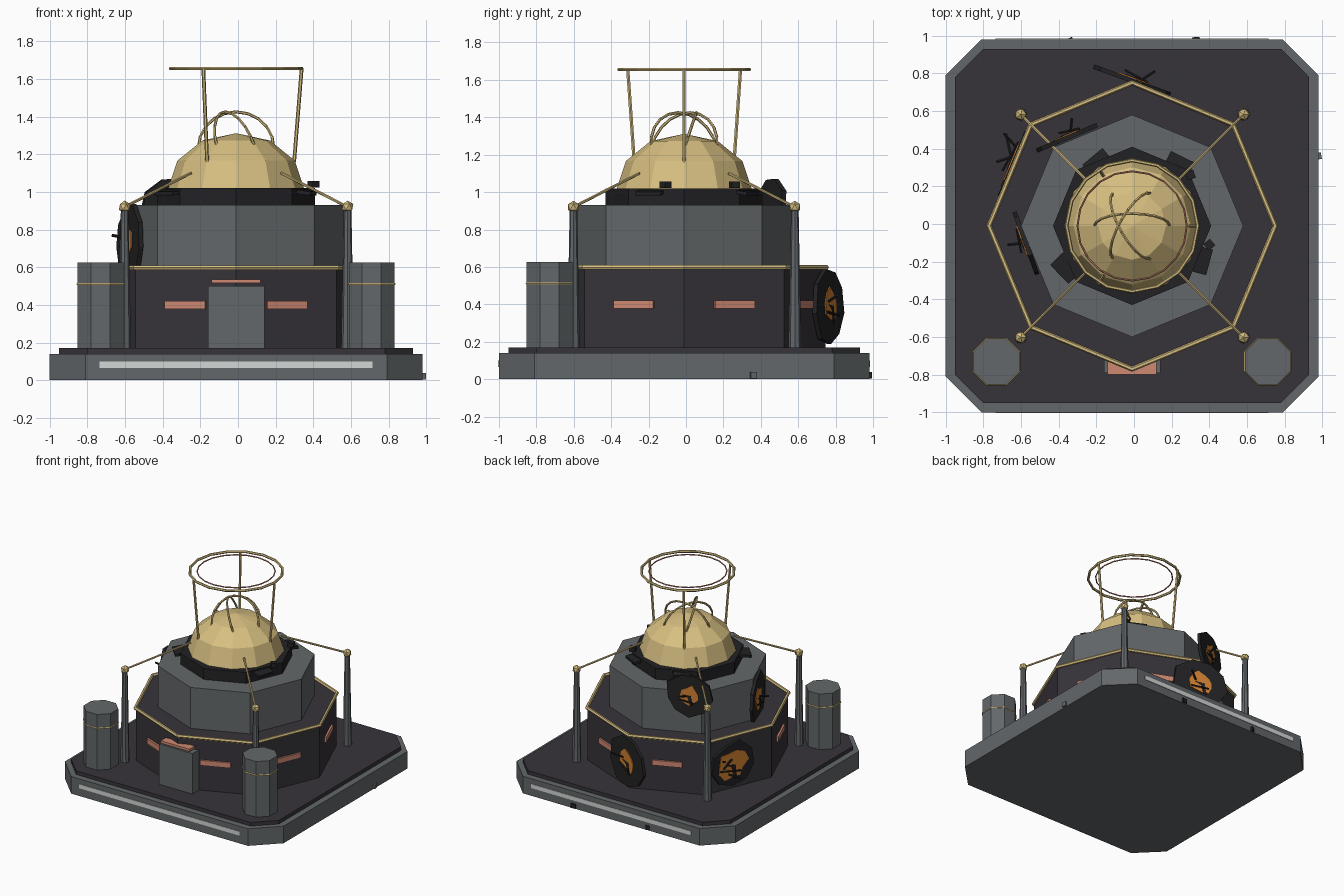
import bpy, bmesh, math, random
from mathutils import Vector, Matrix

random.seed(4)
if "Cube" in bpy.data.objects:
    bpy.data.objects.remove(bpy.data.objects["Cube"], do_unlink=True)

CX = CY = -0.01          # centre of the building


def material(name, rgb):
    m = bpy.data.materials.new(name)
    m.use_nodes = True
    m.diffuse_color = (*rgb, 1)
    m.node_tree.nodes["Principled BSDF"].inputs["Base Color"].default_value = (*rgb, 1)
    return m


GREY = material("slate grey", (0.125, 0.137, 0.143))
DARK = material("dark plum", (0.038, 0.034, 0.042))
CHAR = material("charcoal", (0.016, 0.016, 0.018))
GOLD = material("gold", (0.68, 0.52, 0.22))
COPPER = material("copper", (0.62, 0.25, 0.17))
WHITE = material("pale light", (0.65, 0.68, 0.66))
ORANGE = material("ember orange", (0.62, 0.21, 0.03))


def finish(name, bm, mat):
    bmesh.ops.recalc_face_normals(bm, faces=bm.faces)
    mesh = bpy.data.meshes.new(name)
    bm.to_mesh(mesh)
    bm.free()
    mesh.materials.append(mat)
    ob = bpy.data.objects.new(name, mesh)
    bpy.context.collection.objects.link(ob)
    return ob


def prism(name, outline, z0, z1, mat, matrix=Matrix()):
    bm = bmesh.new()
    face = bm.faces.new([bm.verts.new((x, y, z0)) for x, y in outline])
    top = bmesh.ops.extrude_face_region(bm, geom=[face])["geom"]
    for v in top:
        if isinstance(v, bmesh.types.BMVert):
            v.co.z = z1
    bm.transform(matrix)
    return finish(name, bm, mat)


def polar(r, deg, x=CX, y=CY):
    a = math.radians(deg)
    return x + r * math.cos(a), y + r * math.sin(a)


def ngon(r, n=8, turn=0, x=CX, y=CY):
    return [polar(r, turn + 360 * i / n, x, y) for i in range(n)]


def chamfered(h, c):
    quarter = [(h, h - c), (h - c, h)]
    pts = []
    for sx, sy in ((1, 1), (-1, 1), (-1, -1), (1, -1)):
        pts += [(CX + sx * x, CY + sy * y) for x, y in quarter[::sx * sy]]
    return pts


def box(name, loc, size, mat, turn=0, tilt=0):
    bm = bmesh.new()
    bmesh.ops.create_cube(bm, size=1)
    bm.transform(Matrix.Translation(loc) @ Matrix.Rotation(math.radians(turn), 4, 'Z')
                 @ Matrix.Rotation(math.radians(tilt), 4, 'Y') @ Matrix.Diagonal((*size, 1)))
    return finish(name, bm, mat)


def rod(name, pts, r0, mat, r1=None, sides=6):
    bm = bmesh.new()
    for a, b in zip(pts, pts[1:]):
        a, b = Vector(a), Vector(b)
        d = b - a
        m = Matrix.Translation((a + b) / 2) @ d.to_track_quat('Z', 'Y').to_matrix().to_4x4()
        bmesh.ops.create_cone(bm, cap_ends=True, segments=sides, radius1=r0,
                              radius2=r0 if r1 is None else r1, depth=d.length, matrix=m)
    return finish(name, bm, mat)


def ring(name, r, thick, z, n, mat, x=CX, y=CY, turn=0):
    bpy.ops.mesh.primitive_torus_add(major_radius=r, minor_radius=thick, major_segments=n,
                                     minor_segments=6, location=(x, y, z),
                                     rotation=(0, 0, math.radians(turn)))
    ob = bpy.context.object
    ob.name = name
    ob.data.materials.append(mat)


# Plinth and deck
prism("plinth", chamfered(0.99, 0.19), 0, 0.14, GREY)
prism("deck", chamfered(0.94, 0.15), 0.14, 0.17, DARK)
for name, side in (("front", -1), ("back", 1)):
    box(name + "_light_strip", (CX, CY + side * 0.991, 0.082), (1.45, 0.006, 0.034), WHITE)

# Stacked octagonal drums
prism("lower_drum", ngon(0.755), 0.17, 0.595, DARK)
prism("upper_drum", ngon(0.59), 0.595, 0.93, GREY)
prism("collar", ngon(0.42), 0.93, 1.02, CHAR)
ring("drum_trim", 0.76, 0.014, 0.598, 8, GOLD)
for i in range(8):
    ang = 22.5 + 45 * i
    box("window_slit", (*polar(0.70, ang), 0.40), (0.025, 0.23, 0.042), COPPER, ang)

# Door
box("door", (CX, -0.745, 0.335), (0.30, 0.09, 0.33), GREY)
box("door_lintel", (CX, -0.765, 0.525), (0.26, 0.07, 0.02), COPPER)

# Dome
bm = bmesh.new()
bmesh.ops.create_uvsphere(bm, u_segments=12, v_segments=6, radius=0.36)
bmesh.ops.bisect_plane(bm, geom=bm.verts[:] + bm.edges[:] + bm.faces[:],
                       plane_co=(0, 0, -0.001), plane_no=(0, 0, 1), clear_inner=True)
bm.transform(Matrix.Translation((CX, CY, 1.02)) @ Matrix.Diagonal((1, 1, 0.81, 1)))
finish("dome", bm, GOLD)

# Leaning arches crossing above the dome
for k in range(3):
    pts = []
    for i in range(11):
        t = math.pi * i / 10
        along, out = 0.2 * math.cos(t), 0.065 * math.sin(t)
        a = math.radians(60 * k)
        pts.append((CX + along * math.cos(a) - out * math.sin(a),
                    CY + along * math.sin(a) + out * math.cos(a), 1.235 + 0.19 * math.sin(t)))
    rod("dome_arch", pts, 0.008, GOLD)

# Halo on three struts
ring("halo", 0.348, 0.01, 1.655, 16, GOLD)
ring("halo_inner", 0.29, 0.005, 1.655, 20, COPPER)
for ang in (0, 120, 240):
    rod("halo_strut", [(*polar(0.308, ang), 1.16), (*polar(0.348, ang), 1.655)], 0.01, GOLD)

# Corner pylons with finials and stays
for ang in (45, 135, 225, 315):
    x, y = polar(0.837, ang)
    rod("pylon", [(x, y, 0.17), (x, y, 0.92)], 0.034, GREY, 0.02, 8)
    bm = bmesh.new()
    bmesh.ops.create_icosphere(bm, subdivisions=1, radius=0.034,
                               matrix=Matrix.Translation((x, y, 0.92)))
    finish("pylon_finial", bm, GOLD)
    rod("pylon_stay", [(x, y, 0.92), (*polar(0.34, ang), 1.10)], 0.008, GOLD)

# Front tanks with bands
for side in (-1, 1):
    x, y = CX + side * 0.72, CY - 0.72
    prism("tank", ngon(0.132, 8, 22.5, x, y), 0.17, 0.625, GREY)
    ring("tank_band", 0.132, 0.006, 0.512, 8, GOLD, x, y, 22.5)


# Damage: ragged dark plates with a glowing breach, a crack and loose bars
def breach(x, y, z, facing, rad, glow):
    frame = (Matrix.Translation((x, y, z)) @ Matrix.Rotation(math.radians(facing), 4, 'Z')
             @ Matrix.Rotation(math.pi / 2, 4, 'Y'))

    def ragged(r, n, spread):
        return [polar(r * random.uniform(1 - spread, 1 + spread), 360 * i / n, 0, 0)
                for i in range(n)]
    prism("torn_plate", ragged(rad, 9, 0.12), -0.012, 0.012, CHAR, frame)
    prism("breach_glow", ragged(glow, 11, 0.25), 0.012, 0.018, ORANGE, frame)
    crack = [(-glow * 0.1, -glow * 0.6), (glow * 0.15, -glow * 0.1), (glow, 0.01), (glow, 0.035),
             (glow * 0.3, 0.02), (0, 0.02)]
    prism("breach_crack", crack, 0.018, 0.022, CHAR, frame)
    bar = [(0.03, -glow, 0.02), (0.05, glow * 0.5, 0.04)]
    rod("loose_bar", [frame @ Vector(p) for p in bar], 0.007, CHAR)


breach(-0.02, 0.765, 0.39, 70, 0.215, 0.09)
breach(-0.64, 0.32, 0.37, 157.5, 0.18, 0.115)
breach(-0.35, 0.46, 0.91, 113, 0.18, 0.075)
breach(-0.575, -0.10, 0.74, 200, 0.19, 0.085)

# Bent bars sticking out of the breaches
bars = (((-0.6, 0.38, 0.4), (-0.69, 0.48, 0.46)), ((-0.64, 0.36, 0.3), (-0.73, 0.33, 0.28)),
        ((-0.34, 0.46, 0.9), (-0.33, 0.56, 0.93)), ((-0.57, -0.1, 0.75), (-0.67, -0.11, 0.77)),
        ((0, 0.74, 0.4), (0.11, 0.81, 0.45)), ((-0.64, 0.3, 0.42), (-0.68, 0.48, 0.4)))
for a, b in bars:
    rod("bent_bar", [a, b], 0.008, CHAR)

# Torn flaps and rubble around the collar
for ang, r in ((52, 0.39), (118, 0.36), (212, 0.40), (333, 0.39)):
    box("collar_flap", (*polar(r, ang), 1.0), (0.13, 0.14, 0.02), CHAR, ang + 12, 8)
box("rubble", (0.40, -0.11, 1.04), (0.045, 0.045, 0.035), CHAR, 40)
box("rubble", (0.30, 0.26, 1.04), (0.045, 0.045, 0.035), CHAR, 20)

# Rubble against the plinth
for x, y, turn in ((-0.34, 0.97, 25), (0.33, 0.975, 5), (0.975, 0.36, 10)):
    box("plinth_rubble", (x, y, 0.022), (0.04, 0.035, 0.035), GREY if x > 0.9 else CHAR, turn)
